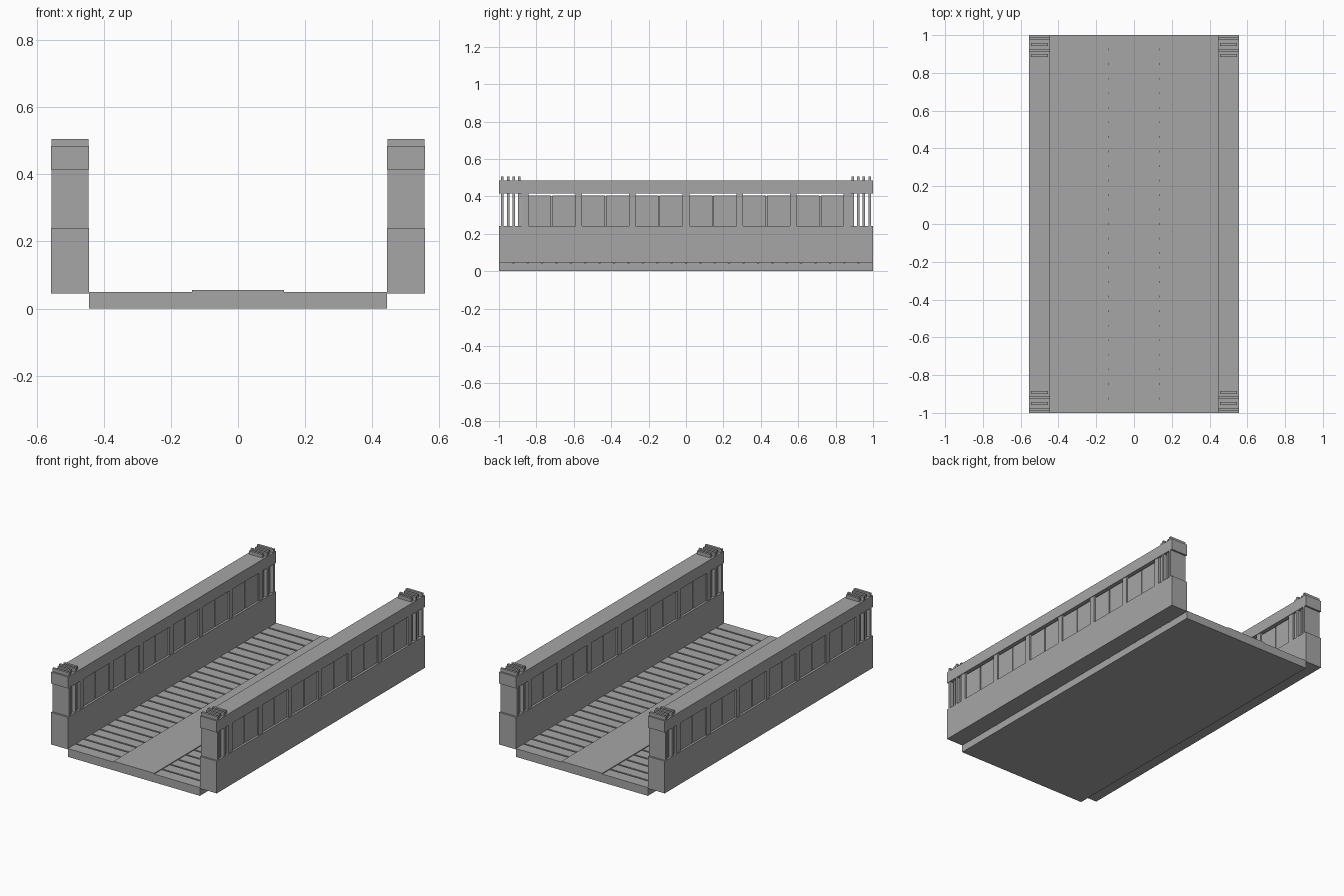
import bpy

cube = bpy.data.objects.get("Cube")
if cube:
    bpy.data.objects.remove(cube, do_unlink=True)

# Single stone-grey material
stone = bpy.data.materials.new("stone grey")
stone.use_nodes = True
GREY = (0.38, 0.38, 0.38, 1)
stone.diffuse_color = GREY
stone.node_tree.nodes["Principled BSDF"].inputs["Base Color"].default_value = GREY


def box(name, x0, x1, y0, y1, z0, z1):
    """Axis-aligned block between two corners."""
    bpy.ops.mesh.primitive_cube_add(size=1)
    ob = bpy.context.object
    ob.name = name
    ob.location = ((x0 + x1) / 2, (y0 + y1) / 2, (z0 + z1) / 2)
    ob.scale = (x1 - x0, y1 - y0, z1 - z0)
    bpy.ops.object.transform_apply(location=True, scale=True)
    ob.data.materials.append(stone)
    return ob


INNER, OUTER = 0.444, 0.557      # wall faces in x
BASE_TOP, RAIL_BOTTOM, RAIL_TOP = 0.24, 0.415, 0.485

# Deck with cross planks and a raised walkway
box("deck_base", -INNER, INNER, -1, 1, 0, 0.043)
box("walkway", -0.137, 0.137, -1, 1, 0.04, 0.055)
PLANKS = 26
pitch = 2 / PLANKS
for i in range(PLANKS):
    y = -1 + i * pitch
    start = y if i == 0 else y + 0.005
    end = y + pitch if i == PLANKS - 1 else y + pitch - 0.005
    box("deck_plank", -INNER, INNER, start, end, 0.04, 0.05)


def wall(side):
    """One parapet; side is +1 or -1."""
    def part(name, inset, y0, y1, z0, z1):
        xs = sorted((side * (INNER + inset), side * (OUTER - inset)))
        return box(name, xs[0], xs[1], y0, y1, z0, z1)

    part("wall_base", 0, -1, 1, 0.045, BASE_TOP)
    part("wall_rail", 0, -1, 1, RAIL_BOTTOM, RAIL_TOP)

    # Posts and paired panels between them
    bays, bay = 6, 0.287
    first = -bays * bay / 2
    for i in range(bays + 1):
        y = first + i * bay
        part("wall_post", 0.004, y - 0.018, y + 0.018, BASE_TOP, RAIL_BOTTOM)
    for i in range(bays):
        y0 = first + i * bay + 0.018
        y1 = y0 + bay - 0.036
        mid = (y0 + y1) / 2
        part("panel_core", 0.022, y0, y1, BASE_TOP, 0.4)
        part("wall_panel", 0.013, y0, mid - 0.003, BASE_TOP, 0.405)
        part("wall_panel", 0.013, mid + 0.003, y1, BASE_TOP, 0.405)

    # End pillars: alternating wide and narrow fins rising through the rail
    for end in (-1, 1):
        for y, inset in ((0.982, 0.001), (0.95, 0.012), (0.92, 0.001), (0.892, 0.012)):
            part("pillar_fin", inset, end * y - 0.007, end * y + 0.007, BASE_TOP, 0.505)


for side in (-1, 1):
    wall(side)
